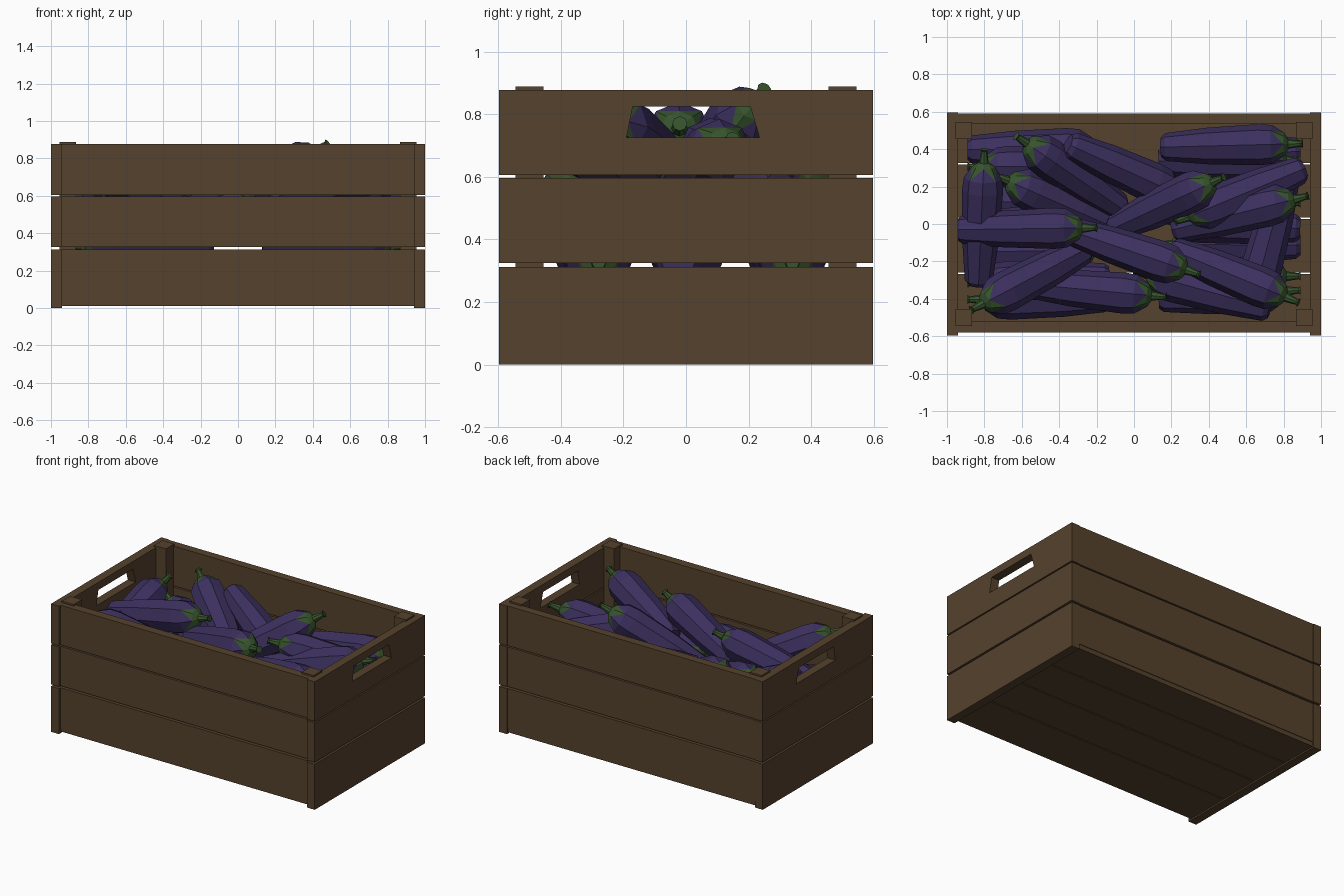
import bpy, bmesh, math, random
from mathutils import Vector

if "Cube" in bpy.data.objects:
    bpy.data.objects.remove(bpy.data.objects["Cube"])

random.seed(4)


def material(name, rgb):
    m = bpy.data.materials.new(name)
    m.diffuse_color = (*rgb, 1)
    m.use_nodes = True
    m.node_tree.nodes["Principled BSDF"].inputs["Base Color"].default_value = m.diffuse_color
    return m


WOOD = material("brown wood", (0.092, 0.054, 0.026))
PURPLE = material("purple skin", (0.044, 0.029, 0.112))
GREEN = material("green stalk", (0.038, 0.088, 0.026))


def finish(name, bm, mats):
    bmesh.ops.recalc_face_normals(bm, faces=bm.faces)
    me = bpy.data.meshes.new(name)
    bm.to_mesh(me)
    bm.free()
    for m in mats:
        me.materials.append(m)
    ob = bpy.data.objects.new(name, me)
    bpy.context.collection.objects.link(ob)
    return ob


def board(name, x, y, z):
    """Box from (min, max) ranges."""
    bm = bmesh.new()
    bmesh.ops.create_cube(bm, size=1)
    for v in bm.verts:
        v.co = [r[0] if c < 0 else r[1] for c, r in zip(v.co, (x, y, z))]
    return finish(name, bm, [WOOD])


def handle_board(name, x, y, z):
    """End board with a trapezoid hand hole."""
    bm = bmesh.new()
    outer = [(y[0], z[0]), (y[1], z[0]), (y[1], z[1]), (y[0], z[1])]
    inner = [(-0.19, 0.725), (0.235, 0.725), (0.205, 0.825), (-0.17, 0.825)]
    o = [bm.verts.new((x[0], *p)) for p in outer]
    i = [bm.verts.new((x[0], *p)) for p in inner]
    faces = [bm.faces.new((o[k], o[(k + 1) % 4], i[(k + 1) % 4], i[k])) for k in range(4)]
    ext = bmesh.ops.extrude_face_region(bm, geom=faces, use_keep_orig=True)
    moved = [g for g in ext["geom"] if isinstance(g, bmesh.types.BMVert)]
    bmesh.ops.translate(bm, verts=moved, vec=(x[1] - x[0], 0, 0))
    return finish(name, bm, [WOOD])


# Crate walls: three rows of boards
rows = [(0.0, 0.312), (0.325, 0.596), (0.605, 0.877)]
for r, z in enumerate(rows):
    for side, x in (("left", (-1, -0.94)), ("right", (0.94, 1))):
        make = handle_board if r == 2 else board
        make(f"{side}_end_board_{r}", x, (-0.597, 0.597), z)
    zz = (0.04, z[1]) if r == 0 else z
    board(f"front_board_{r}", (-0.94, 0.94), (-0.58, -0.52), zz)
    board(f"back_board_{r}", (-0.94, 0.94), (0.535, 0.592), zz)

# Floor planks
cuts = [-0.58, -0.262, 0.03, 0.322, 0.592]
for k in range(4):
    board(f"floor_plank_{k}", (-0.94, 0.94), (cuts[k] + 0.004, cuts[k + 1] - 0.004), (0.01, 0.04))

# Corner posts
for sx in (-1, 1):
    for sy in (-1, 1):
        x, y = sx * 0.91, sy * 0.5
        board("corner_post", (x - 0.045, x + 0.045), (y - 0.045, y + 0.045), (0.04, 0.888))

# Eggplant: (distance from blossom end, radius) profile, eight sides
PROFILE = [(0, 0.055), (0.025, 0.075), (0.25, 0.098), (0.53, 0.11),
           (0.60, 0.103), (0.665, 0.06), (0.685, 0.026), (0.75, 0.016), (0.76, 0.024)]
N = 8
CAP = 4  # band with pointed green lobes


def eggplant_mesh():
    bm = bmesh.new()
    rings = []
    for d, r in PROFILE:
        rings.append([bm.verts.new((r * math.cos(2 * math.pi * k / N),
                                    r * math.sin(2 * math.pi * k / N), d - 0.76)) for k in range(N)])
    bm.faces.new(rings[0])
    bm.faces.new(rings[-1]).material_index = 1
    for j in range(len(rings) - 1):
        for k in range(N):
            n = (k + 1) % N
            a, a2, b, b2 = rings[j][k], rings[j][n], rings[j + 1][k], rings[j + 1][n]
            if j == CAP:
                tip, skin = (a2, b) if k % 2 == 0 else (a, b2)
                bm.faces.new((b, b2, tip)).material_index = 1
                bm.faces.new((a, a2, skin))
            else:
                bm.faces.new((a, a2, b2, b)).material_index = int(j > CAP)
    ob = finish("eggplant", bm, [PURPLE, GREEN])
    me = ob.data
    bpy.data.objects.remove(ob)
    return me


EGGPLANT = eggplant_mesh()


def eggplant(tip, tail):
    """Stalk tip at the first point, pointing away from the second."""
    ob = bpy.data.objects.new("eggplant", EGGPLANT)
    bpy.context.collection.objects.link(ob)
    d = Vector(tip) - Vector(tail)
    ob.rotation_euler = d.to_track_quat("Z", "Y").to_euler()
    ob.location = tip


# Top of the heap
heap = [
    ((-0.20, -0.02, 0.77), (-0.94, -0.03, 0.62)),
    ((0.35, -0.27, 0.80), (-0.30, -0.05, 0.62)),
    ((0.88, -0.42, 0.76), (0.18, -0.13, 0.58)),
    ((-0.87, -0.46, 0.80), (-0.25, -0.13, 0.50)),
    ((0.17, -0.39, 0.56), (-0.58, -0.32, 0.45)),
    ((0.00, -0.25, 0.42), (0.72, -0.45, 0.50)),
    ((0.90, 0.43, 0.64), (0.12, 0.41, 0.54)),
    ((0.48, 0.25, 0.88), (-0.06, 0.00, 0.53)),
    ((0.93, 0.15, 0.72), (0.25, -0.02, 0.56)),
    ((0.22, 0.01, 0.72), (0.92, 0.30, 0.56)),
    ((0.62, -0.46, 0.42), (0.80, 0.20, 0.50)),
    ((-0.63, 0.47, 0.80), (-0.02, 0.05, 0.45)),
    ((-0.74, 0.26, 0.70), (-0.15, 0.00, 0.45)),
    ((0.30, 0.13, 0.50), (-0.36, 0.43, 0.75)),
    ((-0.80, 0.40, 0.74), (-0.83, -0.30, 0.52)),
]
for tip, tail in heap:
    eggplant(tip, tail)

# Lower layers, two groups end to end
for sx in (-1, 1):
    for z, ys in ((0.15, (-0.38, -0.13, 0.13, 0.38)), (0.33, (-0.3, 0.0, 0.33))):
        for k, y in enumerate(ys):
            ends = [(sx * 0.13, y + random.uniform(-0.03, 0.03), z),
                    (sx * 0.89, y + random.uniform(-0.03, 0.03), z)]
            eggplant(*(ends if k % 2 else ends[::-1]))
